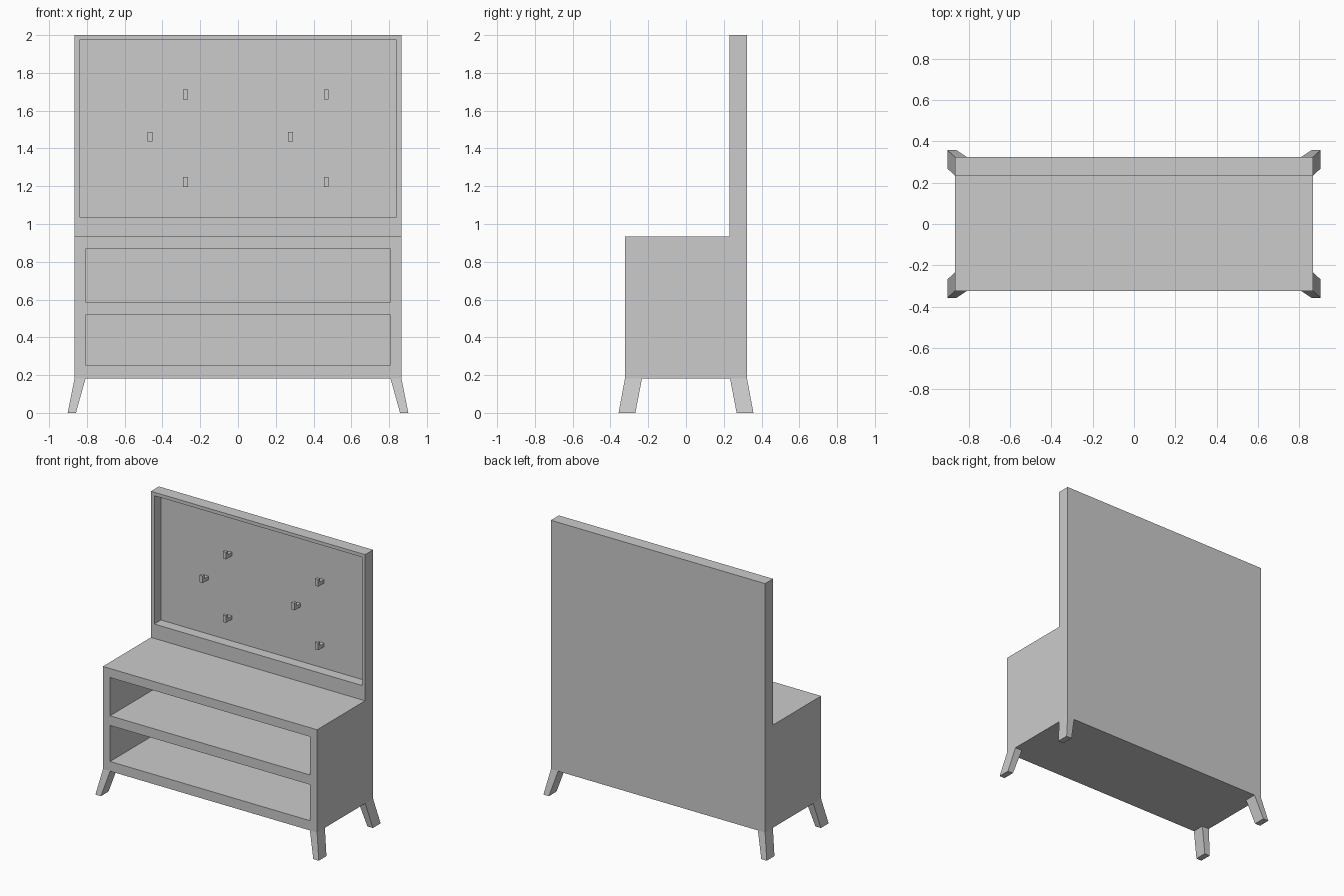
import bpy
import bmesh

if "Cube" in bpy.data.objects:
    bpy.data.objects.remove(bpy.data.objects["Cube"])


def make_object(name, bm):
    bmesh.ops.recalc_face_normals(bm, faces=bm.faces[:])
    mesh = bpy.data.meshes.new(name)
    bm.to_mesh(mesh)
    bm.free()
    obj = bpy.data.objects.new(name, mesh)
    bpy.context.scene.collection.objects.link(obj)
    return obj


def extrude_profile(name, yz, x0, x1):
    """Side profile in the YZ plane, swept along X."""
    bm = bmesh.new()
    face = bm.faces.new([bm.verts.new((x0, y, z)) for y, z in yz])
    swept = bmesh.ops.extrude_face_region(bm, geom=[face])["geom"]
    moved = [v for v in swept if isinstance(v, bmesh.types.BMVert)]
    bmesh.ops.translate(bm, verts=moved, vec=(x1 - x0, 0, 0))
    return make_object(name, bm)


def carve(target, half_w, y0, y1, z0, z1):
    """Cut a rectangular recess and discard the cutter."""
    cutter = extrude_profile("cutter", [(y0, z0), (y1, z0), (y1, z1), (y0, z1)],
                             -half_w, half_w)
    cutter.hide_render = True
    mod = target.modifiers.new("recess", 'BOOLEAN')
    mod.operation = 'DIFFERENCE'
    mod.solver = 'EXACT'
    mod.object = cutter
    bpy.context.view_layer.objects.active = target
    bpy.ops.object.modifier_apply(modifier=mod.name)
    bpy.data.objects.remove(cutter, do_unlink=True)


W, D = 0.865, 0.323      # half width and half depth
BASE, TOP, PANEL_Y, BACK_Y = 0.183, 0.933, 0.231, 0.308

# Cabinet with tall back panel, one L-shaped profile
cabinet = extrude_profile("cabinet", [(-D, BASE), (D, BASE), (D, 2.0),
                                      (PANEL_Y, 2.0), (PANEL_Y, TOP), (-D, TOP)], -W, W)
# Two open shelves and the recessed peg panel
carve(cabinet, 0.807, -0.5, BACK_Y, 0.588, 0.867)
carve(cabinet, 0.807, -0.5, BACK_Y, 0.254, 0.517)
carve(cabinet, 0.838, 0.1, BACK_Y, 1.038, 1.975)

# Splayed legs: one corner, mirrored in x and y
bm = bmesh.new()
rings = []
for z, x0, x1, y0, y1 in ((0.0, 0.858, 0.902, 0.268, 0.357), (BASE, 0.807, W, 0.233, D)):
    rings.append([bm.verts.new((x, y, z)) for x, y in
                  ((x0, y0), (x1, y0), (x1, y1), (x0, y1))])
low, high = rings
bm.faces.new(low)
bm.faces.new(high)
for i in range(4):
    j = (i + 1) % 4
    bm.faces.new((low[i], low[j], high[j], high[i]))
legs = make_object("legs", bm)
mirror = legs.modifiers.new("mirror", 'MIRROR')
mirror.use_axis = (True, True, False)
mirror.use_mirror_merge = False

# Coat hooks: short arm with an upturned lip
for i, (x, z) in enumerate([(-0.278, 1.686), (0.467, 1.686), (-0.466, 1.462),
                            (0.277, 1.462), (-0.278, 1.222), (0.467, 1.222)]):
    b, t = z - 0.026, z + 0.026
    extrude_profile(f"hook_{i + 1}", [(0.24, b), (BACK_Y + 0.002, b),
                                      (BACK_Y + 0.002, b + 0.026), (0.263, b + 0.026),
                                      (0.263, t), (0.24, t)], x - 0.013, x + 0.013)
